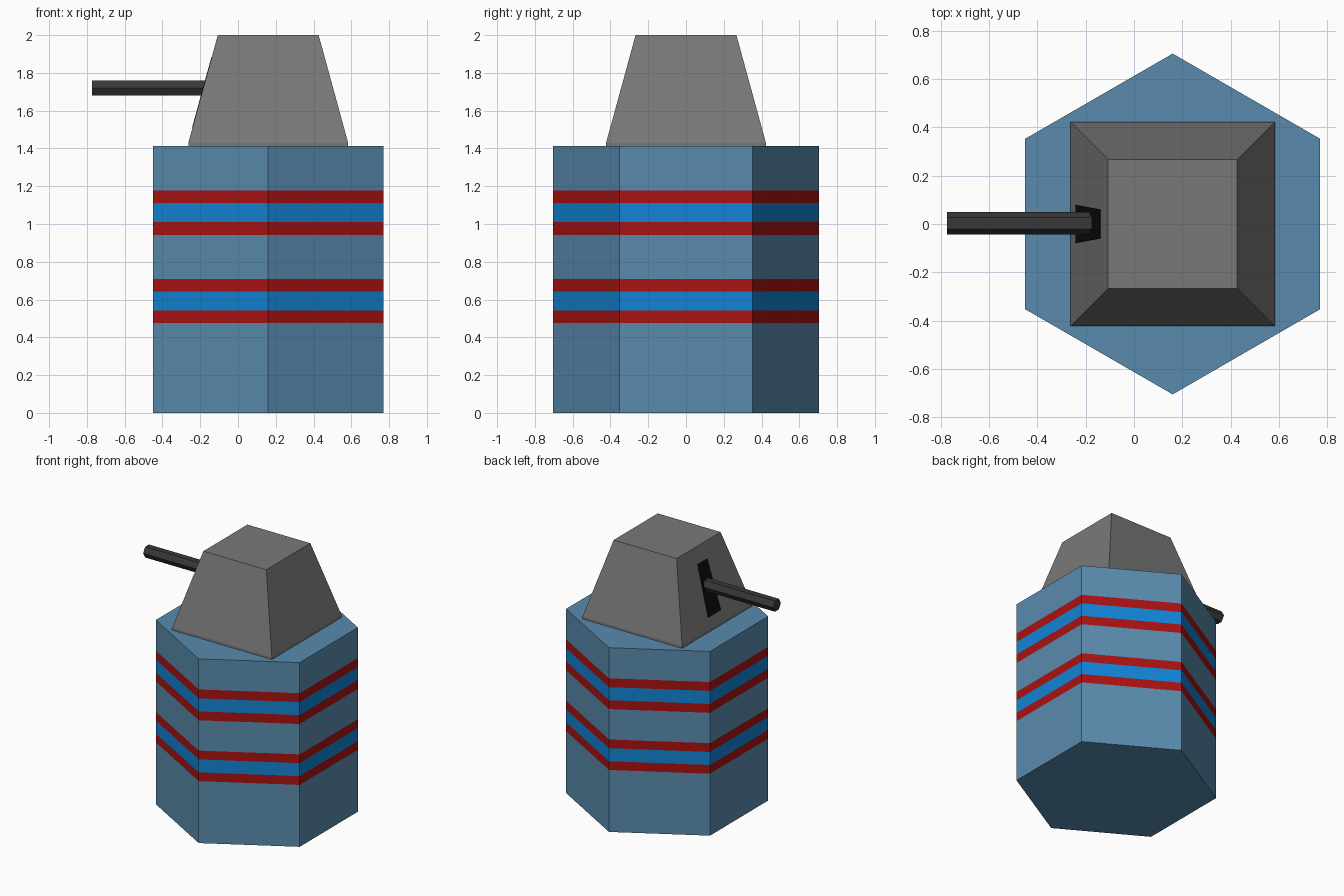
import bpy
import bmesh
from math import sin, cos, radians

if "Cube" in bpy.data.objects:
    bpy.data.objects.remove(bpy.data.objects["Cube"])

CX = 0.16  # x of the tower axis


def material(name, r, g, b):
    m = bpy.data.materials.new(name)
    m.diffuse_color = (r, g, b, 1)
    m.use_nodes = True
    m.node_tree.nodes["Principled BSDF"].inputs["Base Color"].default_value = m.diffuse_color
    return m


STEEL = material("steel_blue", 0.10, 0.26, 0.42)
RED = material("red", 0.40, 0.006, 0.006)
BLUE = material("bright_blue", 0.006, 0.23, 0.66)
GREY = material("turret_grey", 0.19, 0.19, 0.19)
DARK = material("gunmetal", 0.04, 0.04, 0.04)
BLACK = material("black", 0.004, 0.004, 0.004)


def loft(name, rings, mats, band_mats=None):
    """Closed, flat-shaded skin through equal-sized rings of points."""
    bm = bmesh.new()
    loops = [[bm.verts.new(p) for p in ring] for ring in rings]
    n = len(loops[0])
    for k, (a, b) in enumerate(zip(loops, loops[1:])):
        for i in range(n):
            j = (i + 1) % n
            f = bm.faces.new((a[i], a[j], b[j], b[i]))
            f.material_index = band_mats[k] if band_mats else 0
    bm.faces.new(loops[0][::-1])
    bm.faces.new(loops[-1])
    bmesh.ops.recalc_face_normals(bm, faces=bm.faces)
    me = bpy.data.meshes.new(name)
    bm.to_mesh(me)
    bm.free()
    for m in mats:
        me.materials.append(m)
    ob = bpy.data.objects.new(name, me)
    bpy.context.collection.objects.link(ob)
    return ob


def hexagon(r, start):
    return [(r * cos(radians(start + 60 * i)), r * sin(radians(start + 60 * i)))
            for i in range(6)]


def square(h, z):
    return [(CX + sx * h, sy * h, z) for sx, sy in ((-1, -1), (1, -1), (1, 1), (-1, 1))]


# Hexagonal base with two flush red-blue-red stripe groups
levels = [0, 0.475, 0.542, 0.642, 0.709, 0.942, 1.01, 1.11, 1.178, 1.413]
loft("tower_base",
     [[(CX + x, y, z) for x, y in hexagon(0.705, 30)] for z in levels],
     [STEEL, RED, BLUE], [0, 1, 2, 1, 0, 1, 2, 1, 0])

# Tapered turret with a short vertical lip
loft("turret", [square(0.423, 1.413), square(0.423, 1.43), square(0.267, 2.0)], [GREY])


# Dark gun slot lying on the sloping left face
def slot_ring(out):
    def face_x(z):
        return CX - 0.423 + (z - 1.43) * 0.156 / 0.57 - out
    return [(face_x(z), y, z) for y, z in
            ((-0.079, 1.51), (0.079, 1.51), (0.06, 1.885), (-0.06, 1.885))]


loft("gun_slot", [slot_ring(-0.01), slot_ring(0.002)], [BLACK])

# Hexagonal gun barrel pointing to -x
loft("gun_barrel",
     [[(x, 0.003 + a, 1.72 + b) for a, b in hexagon(0.047, 0)] for x in (-0.774, -0.12)],
     [DARK])
